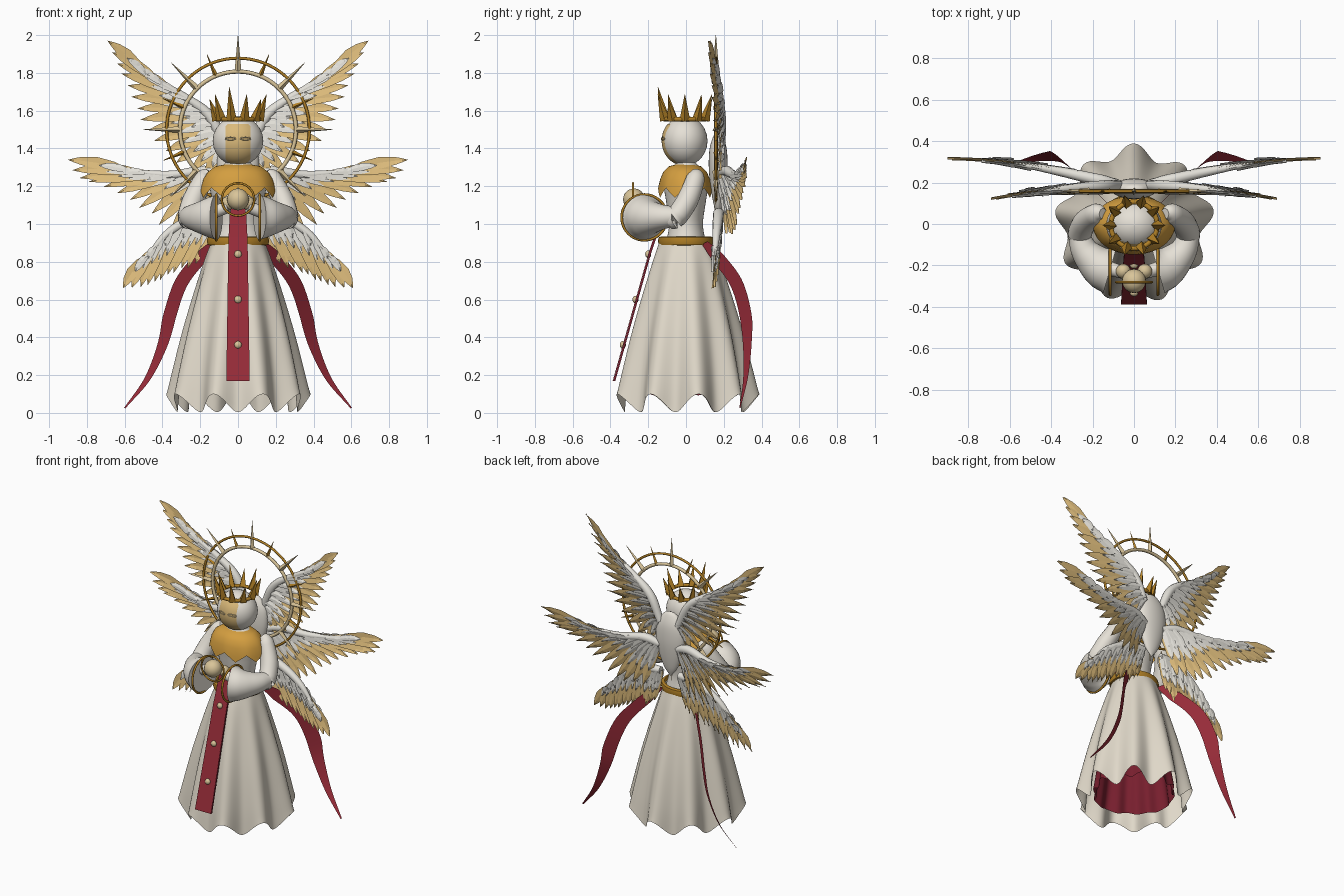
import bpy
from math import sin, cos, pi, radians, sqrt
from mathutils import Vector as V

if "Cube" in bpy.data.objects:
    bpy.data.objects.remove(bpy.data.objects["Cube"])


def material(name, *rgb):
    lin = [c / 12.92 if c < 0.04 else ((c + 0.055) / 1.055) ** 2.4 for c in rgb] + [1]
    m = bpy.data.materials.new(name)
    m.use_nodes = True
    m.diffuse_color = lin
    m.node_tree.nodes["Principled BSDF"].inputs["Base Color"].default_value = lin
    return m


PORCELAIN = material("porcelain white", 0.90, 0.88, 0.84)
CLOTH = material("ivory cloth", 0.88, 0.85, 0.79)
FEATHER = material("white feather", 0.89, 0.88, 0.85)
GILT = material("gilded feather", 0.86, 0.73, 0.48)
GOLD = material("dark gold", 0.69, 0.50, 0.15)
AMBER = material("amber gold", 0.83, 0.62, 0.25)
PALE = material("champagne", 0.85, 0.77, 0.60)
CRIMSON = material("crimson", 0.59, 0.17, 0.22)
LINING = material("dark crimson", 0.47, 0.12, 0.18)


# ---------- helpers ----------
def mesh(name, verts, faces, *mats, smooth=40, index=None):
    me = bpy.data.meshes.new(name)
    me.from_pydata(verts, [], faces)
    for m in mats:
        me.materials.append(m)
    if index:
        me.polygons.foreach_set("material_index", index)
    if smooth:
        me.shade_smooth()
        me.set_sharp_from_angle(angle=radians(smooth))
    ob = bpy.data.objects.new(name, me)
    bpy.context.collection.objects.link(ob)
    return ob


def loft(name, rings, mat, closed=True, caps=False, smooth=40):
    n = len(rings[0])
    verts = [p for r in rings for p in r]
    faces = [(k * n + i, k * n + (i + 1) % n, (k + 1) * n + (i + 1) % n, (k + 1) * n + i)
             for k in range(len(rings) - 1) for i in range(n if closed else n - 1)]
    if caps:
        faces += [tuple(reversed(range(n))), tuple(range(len(verts) - n, len(verts)))]
    return mesh(name, verts, faces, mat, smooth=smooth)


def curve(pts, steps=5):
    """Catmull-Rom through the points."""
    p = [V(q) for q in pts]
    p = [2 * p[0] - p[1]] + p + [2 * p[-1] - p[-2]]
    out = []
    for a, b, c, d in zip(p, p[1:], p[2:], p[3:]):
        for s in range(steps):
            t = s / steps
            out.append(0.5 * (2 * b + (c - a) * t + (2 * a - 5 * b + 4 * c - d) * t * t
                              + (3 * b - a - 3 * c + d) * t ** 3))
    return out + [p[-2]]


def along(pts, t):
    f = min(max(t, 0), 1) * (len(pts) - 1)
    i = min(int(f), len(pts) - 2)
    return V(pts[i]).lerp(V(pts[i + 1]), f - i)


def tube(name, pts, radii, mat, n=14, ref=(0, 0, 1), smooth=40):
    rings = []
    for i, p in enumerate(pts):
        t = (V(pts[min(i + 1, len(pts) - 1)]) - V(pts[max(i - 1, 0)])).normalized()
        u = t.cross(V(ref)).normalized()
        w = t.cross(u)
        r = along([(q, 0) for q in radii], i / (len(pts) - 1))[0]
        rings.append([V(p) + r * (cos(2 * pi * k / n) * u + sin(2 * pi * k / n) * w) for k in range(n)])
    return loft(name, rings, mat, caps=True, smooth=smooth)


def lathe(name, profile, mat, sx=1, sy=1, y=0, n=40, caps=False):
    return loft(name, [[(r * sx * cos(2 * pi * k / n), y + r * sy * sin(2 * pi * k / n), z)
                        for k in range(n)] for r, z in profile], mat, caps=caps)


def ball(name, c, size, mat, n=24):
    prof = [(max(cos(a), 0.001), c[2] + size[2] * sin(a))
            for a in [pi * (k / 12 - 0.5) for k in range(13)]]
    ob = lathe(name, prof, mat, size[0], size[1], c[1], n, True)
    ob.location.x = c[0]


def torus(name, c, big, small, mat, axis, n=48):
    bpy.ops.mesh.primitive_torus_add(major_segments=n, minor_segments=8, major_radius=big, minor_radius=small)
    ob = bpy.context.object
    ob.name, ob.location = name, c
    ob.rotation_euler = {"x": (0, pi / 2, 0), "y": (pi / 2, 0, 0), "z": (0, 0, 0)}[axis]
    ob.data.materials.append(mat)
    ob.data.shade_smooth()


def spike(name, base, tip, r, mat):
    tube(name, [base, tip], [r, 0.001], mat, 4, (0.1, 1, 0.2), 0)


# ---------- gown ----------
def gown(name, profile, mat, folds, depth, hem, sides=144):
    rings, (top, bottom) = [], (profile[0][1], profile[-1][1])
    for r, z in [tuple(p) for p in curve(profile)]:
        f = ((top - z) / (top - bottom))
        ring = []
        for k in range(sides):
            a = 2 * pi * k / sides
            c = cos(folds * (a - pi / 2))
            rr = r + depth * f * (c if c > 0 else 0.9 * c) + 0.008 * f * sin(4 * a + 1)
            ring.append((rr * cos(a), rr * sin(a), z + hem * f ** 8 * c))
        rings.append(ring)
    loft(name, rings, mat, smooth=50)


gown("skirt", [(0.14, 0.91), (0.178, 0.8), (0.235, 0.6), (0.285, 0.4), (0.325, 0.2), (0.348, 0.052)],
     CLOTH, 9, 0.034, 0.048)
gown("underskirt", [(0.12, 0.88), (0.2, 0.5), (0.258, 0.105)], LINING, 12, 0.012, 0.012)
lathe("belt", [(0.14, 0.885), (0.16, 0.89), (0.165, 0.91), (0.16, 0.93), (0.14, 0.935)], GOLD, 1, 0.9)
lathe("torso", [tuple(p) for p in curve([(0.135, 0.9), (0.115, 1.0), (0.135, 1.12), (0.15, 1.22),
                                         (0.1, 1.29), (0.06, 1.33)])], PORCELAIN, 1, 0.78, caps=True)

# Shoulder cape with a pointed hem
cape = []
for r, z in [(0.07, 1.315), (0.12, 1.305), (0.16, 1.275), (0.182, 1.235), (0.194, 1.19), (0.198, 1.165)]:
    f = ((1.315 - z) / 0.15) ** 3
    cape.append([(r * cos(pi * k / 24), 0.72 * r * sin(pi * k / 24) - 0.005,
                  z + 0.026 * f * (abs(k % 6 - 3) / 1.5 - 1)) for k in range(48)])
loft("shoulder_cape", cape, AMBER)

# ---------- front sash, its dark backing and studs ----------
SASH = [(-0.13, 1.08, 0.042), (-0.17, 0.93, 0.05), (-0.2, 0.84, 0.052), (-0.388, 0.17, 0.062)]
for name, front, back, mat in (("front_sash", 0, 0.003, CRIMSON), ("sash_backing", 0.0035, 0.014, LINING)):
    loft(name, [[(-w, y + front, z), (w, y + front, z), (w, y + back, z), (-w, y + back, z)]
                for y, z, w in SASH], mat, caps=True, smooth=0)
for z in (0.84, 0.6, 0.36):
    ball("sash_stud", (0, -0.2 - (0.84 - z) * 0.28, z), (0.02, 0.016, 0.02), PALE, 12)

# ---------- head, face, crown ----------
HEAD = (0, -0.006, 1.44)
ball("head", HEAD, (0.134, 0.12, 0.132), PORCELAIN, 40)


def on_face(x, z, lift):
    d = 1 - (x / 0.134) ** 2 - ((z - HEAD[2]) / 0.132) ** 2
    return (x, HEAD[1] - 0.12 * sqrt(max(d, 0)) - lift, z)


face = []
for k in range(17):
    z = 1.318 + 0.212 * k / 16
    w = 0.066 * min(1, sqrt(max(0.05, 1 - ((z - 1.43) / 0.12) ** 2)) * 1.5)
    face.append([on_face(w * (j / 6 - 1), z, 0.003) for j in range(13)])
loft("face_plate", face, GILT, closed=False)
for s in (-1, 1):
    eye = [on_face(s * 0.04 + 0.027 * cos(pi * k / 12), 1.452 + 0.007 * sin(pi * k / 12), 0.004)
           for k in range(25)]
    tube("closed_eye", eye, [0.003, 0.003], PALE, 6, (0, 1, 0))

torus("crown_band", (0, -0.006, 1.555), 0.112, 0.012, GOLD, "z")
for k in range(10):
    a = 2 * pi * k / 10 - pi * 0.6
    top = 1.725 if k == 0 else (1.66, 1.685)[k % 2]
    spike("crown_point", (0.11 * cos(a), 0.11 * sin(a) - 0.006, 1.55),
          (0.15 * cos(a), 0.15 * sin(a) - 0.006, top), 0.028, GOLD)

# ---------- halo ----------
HALO_Y = 0.158
torus("halo_outer_ring", (0, HALO_Y, 1.5), 0.378, 0.008, GOLD, "y", 72)
torus("halo_inner_ring", (0, HALO_Y, 1.5), 0.307, 0.011, PALE, "y", 72)
for k in range(16):
    a = 2 * pi * k / 16
    r = (0.5, 0.43)[k % 2]
    spike("halo_ray", (0.31 * sin(a), HALO_Y, 1.5 + 0.31 * cos(a)),
          (r * sin(a), HALO_Y, 1.5 + r * cos(a)), (0.018, 0.013)[k % 2], (PALE, GOLD)[k % 2])

# ---------- orb ----------
ball("orb", (0, -0.275, 1.13), (0.058, 0.058, 0.058), PALE)
torus("orb_ring", (0, -0.28, 1.13), 0.086, 0.006, GOLD, "y")

# ---------- arms, sleeves, hands, ribbons ----------
for s, side in ((1, "left"), (-1, "right")):
    def m(*pts):
        return [(s * x, y, z) for x, y, z in pts]

    tube(side + "_upper_arm", curve(m((0.15, 0.05, 1.275), (0.18, 0.05, 1.24), (0.235, 0.01, 1.13),
                                      (0.262, -0.05, 1.04), (0.255, -0.09, 1.02))),
         [0.025, 0.05, 0.058, 0.058, 0.05], PORCELAIN, 20, (0, 1, 0.6))
    tube(side + "_forearm", m((0.2, -0.19, 1.04), (0.05, -0.235, 1.09)), [0.04, 0.03], PORCELAIN, 16)
    ball(side + "_hand", m((0.052, -0.228, 1.11))[0], (0.036, 0.036, 0.036), PALE, 16)
    sleeve = curve(m((0.265, -0.06, 1.04), (0.24, -0.125, 1.037), (0.195, -0.178, 1.035),
                     (0.155, -0.207, 1.035), (0.115, -0.22, 1.035)))
    tube(side + "_sleeve", sleeve, [0.052, 0.066, 0.086, 0.105, 0.12], PORCELAIN, 32)
    torus(side + "_sleeve_trim", (s * 0.115, -0.22, 1.035), 0.121, 0.007, GOLD, "x")

    path = curve(m((0.13, 0.1, 0.9), (0.2, 0.17, 0.82), (0.3, 0.265, 0.69), (0.36, 0.315, 0.52),
                   (0.4, 0.325, 0.36), (0.48, 0.315, 0.18), (0.6, 0.285, 0.025)), 6)
    rib = []
    for i, p in enumerate(path):
        f = i / (len(path) - 1)
        w = 0.046 * min(1, 0.5 + 3 * f) * min(1, 2 * (1 - f) + 0.1)
        d = V((s * 0.65, 0.62, 0.35)).normalized() * w
        rib.append([p - d, p + d])
    loft(side + "_ribbon", rib, CRIMSON, closed=False)

# Veil hanging down behind the head
lathe("back_veil", [tuple(p) for p in curve([(0.004, 1.04), (0.05, 1.1), (0.09, 1.2), (0.11, 1.3),
                    (0.1, 1.4), (0.05, 1.47), (0.004, 1.49)])], PORCELAIN, 1, 0.45, 0.17, 24)

# ---------- wings ----------
SHAPE = [(0, 0.4), (0.25, 0.85), (0.55, 1), (0.78, 0.7), (0.9, 0.36), (1, 0.01)]


def wing(name, s, bone, tips, depth):
    """Layered feathers fanned between an arm curve and a line of tips, given as (x, z)."""
    verts, faces, index = [], [], []
    arm = curve([(x, z, 0) for x, z in bone], 6)
    ends = [(x, z, 0) for x, z in tips]
    # rows: count, reach, half width, depth offset, material
    rows = [(14, 1, 0.031, 0, 1)]
    for f in (-1, 1):
        rows += [(13, 0.7, 0.02, 0.01 * f, 0), (12, 0.43, 0.02, 0.018 * f, 0)]
    for count, reach, half, off, mat in rows:
        for i in range(count):
            t = i / (count - 1)
            root, tip = along(arm, t ** 1.4), along(ends, t)
            if mat == 0:
                length = reach * (1 - 0.25 * t) * (1 if i % 2 else 0.93)
            else:
                length = 1 if i % 2 or i == 0 else 1.06 - 0.06 * t
            ax = (tip - root) * length
            side = V((-ax.y, ax.x, 0)).normalized() * half
            b = len(verts)
            for f, w in SHAPE:
                for j in (-1, 0, 1):
                    p = root + ax * f + side * (w * j + 0.4 * sin(pi * f))
                    ridge = 0.004 * (1 - abs(j)) * (1 if off >= 0 else -1)
                    lift = off * (1 - 0.4 * f) + ridge + 0.004 * (i % 2) + 0.006 * j
                    verts.append((s * p.x, depth(p.x) + lift, p.y))
            for k in range(len(SHAPE) - 1):
                for j in (0, 1):
                    q = b + 3 * k + j
                    faces.append((q, q + 1, q + 4, q + 3))
                    index.append(mat)
    mesh(name + "_feathers", verts, faces, FEATHER, GILT, smooth=0, index=index)
    tube(name + "_arm", [(s * p.x, depth(p.x), p.y) for p in arm],
         [0.024, 0.03, 0.026, 0.02, 0.008], FEATHER, 12, (0, 1, 0))


for s, side in ((1, "left"), (-1, "right")):
    wing(side + "_upper_wing", s, [(0.07, 1.41), (0.15, 1.57), (0.28, 1.67), (0.49, 1.79)],
         [(0.17, 1.24), (0.29, 1.31), (0.4, 1.4), (0.47, 1.49), (0.52, 1.58), (0.56, 1.68),
          (0.605, 1.78), (0.65, 1.87), (0.69, 1.97)], lambda x: 0.185 - 0.14 * x * x)
    wing(side + "_middle_wing", s, [(0.07, 1.25), (0.18, 1.28), (0.36, 1.26), (0.58, 1.28)],
         [(0.18, 0.95), (0.28, 0.96), (0.37, 0.97), (0.45, 1.05), (0.54, 1.11), (0.64, 1.17),
          (0.77, 1.22), (0.86, 1.25), (0.9, 1.34)], lambda x: 0.17 + 0.143 * sin(min(x / 0.9, 1) * pi / 2))
    wing(side + "_lower_wing", s, [(0.07, 1.06), (0.2, 1.045), (0.36, 0.96), (0.48, 0.83)],
         [(0.12, 0.84), (0.18, 0.8), (0.25, 0.78), (0.32, 0.76), (0.39, 0.72), (0.45, 0.69),
          (0.52, 0.665), (0.61, 0.66)], lambda x: 0.175 - 0.1 * x * x)
